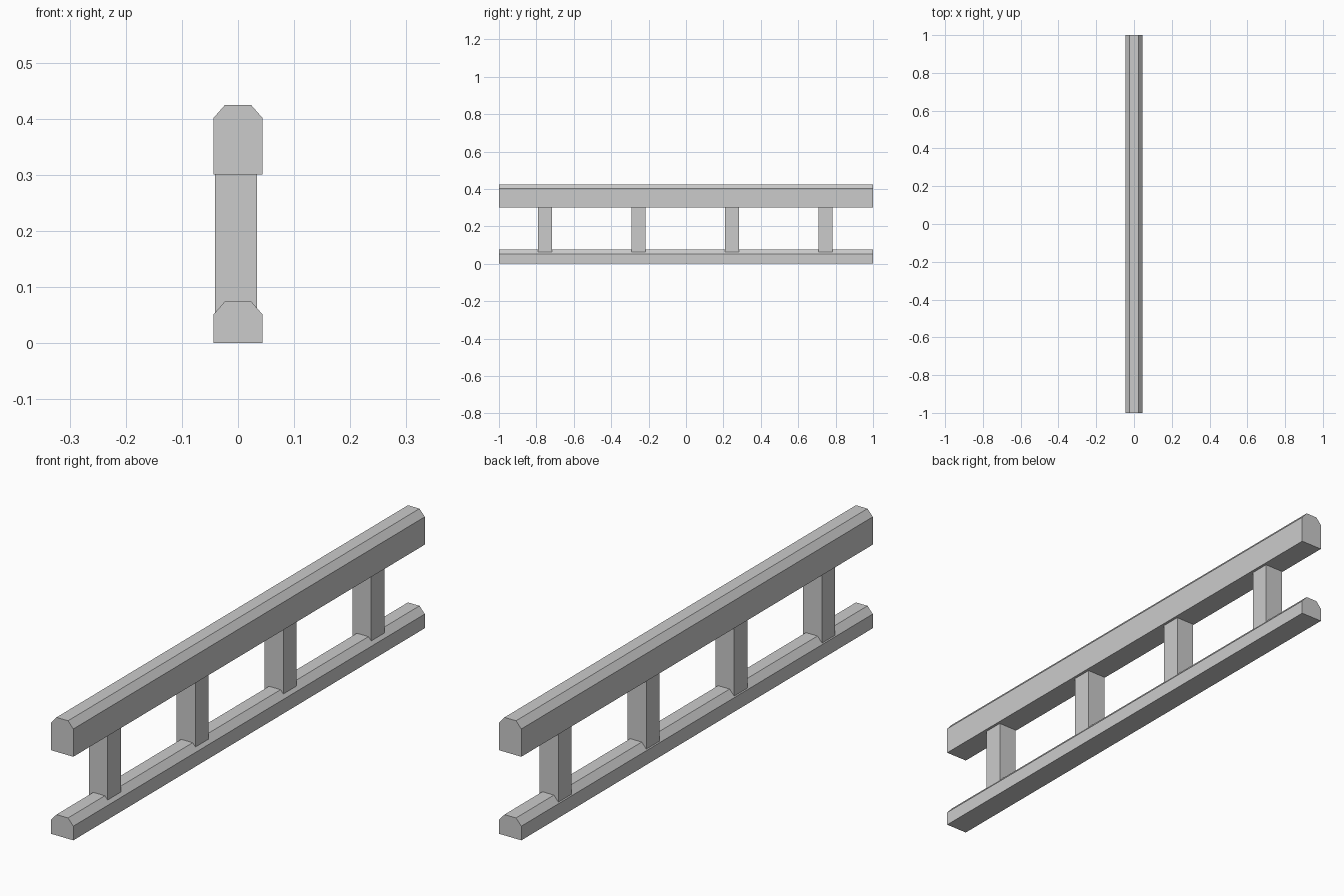
import bpy
import bmesh

cube = bpy.data.objects.get("Cube")
if cube:
    bpy.data.objects.remove(cube, do_unlink=True)

grey = bpy.data.materials.new("plain grey")
grey.use_nodes = True
colour = (0.6, 0.6, 0.6, 1)
grey.diffuse_color = colour
grey.node_tree.nodes["Principled BSDF"].inputs["Base Color"].default_value = colour


def prism(name, profile, start, depth):
    """Extrude an x-z profile along y."""
    bm = bmesh.new()
    face = bm.faces.new([bm.verts.new((x, start, z)) for x, z in profile])
    moved = bmesh.ops.extrude_face_region(bm, geom=[face])["geom"]
    verts = [v for v in moved if isinstance(v, bmesh.types.BMVert)]
    bmesh.ops.translate(bm, verts=verts, vec=(0, depth, 0))
    bmesh.ops.recalc_face_normals(bm, faces=bm.faces)
    mesh = bpy.data.meshes.new(name)
    bm.to_mesh(mesh)
    bm.free()
    mesh.materials.append(grey)
    obj = bpy.data.objects.new(name, mesh)
    bpy.context.collection.objects.link(obj)


def rail(name, bottom, top, half=0.044, flat=0.023, chamfer=0.024):
    """Full-length rail with chamfered upper edges."""
    shoulder = top - chamfer
    prism(name, [(-half, bottom), (half, bottom), (half, shoulder),
                 (flat, top), (-flat, top), (-half, shoulder)], -1, 2)


rail("bottom_rail", 0, 0.075)
rail("top_rail", 0.301, 0.425)

# Evenly spaced square posts, set slightly towards one side
size = 0.075
left, right = -0.041, 0.034
for i in range(4):
    centre = -0.753 + i * 0.5
    prism(f"post_{i + 1}", [(left, 0.04), (right, 0.04), (right, 0.302), (left, 0.302)],
          centre - size / 2, size)
